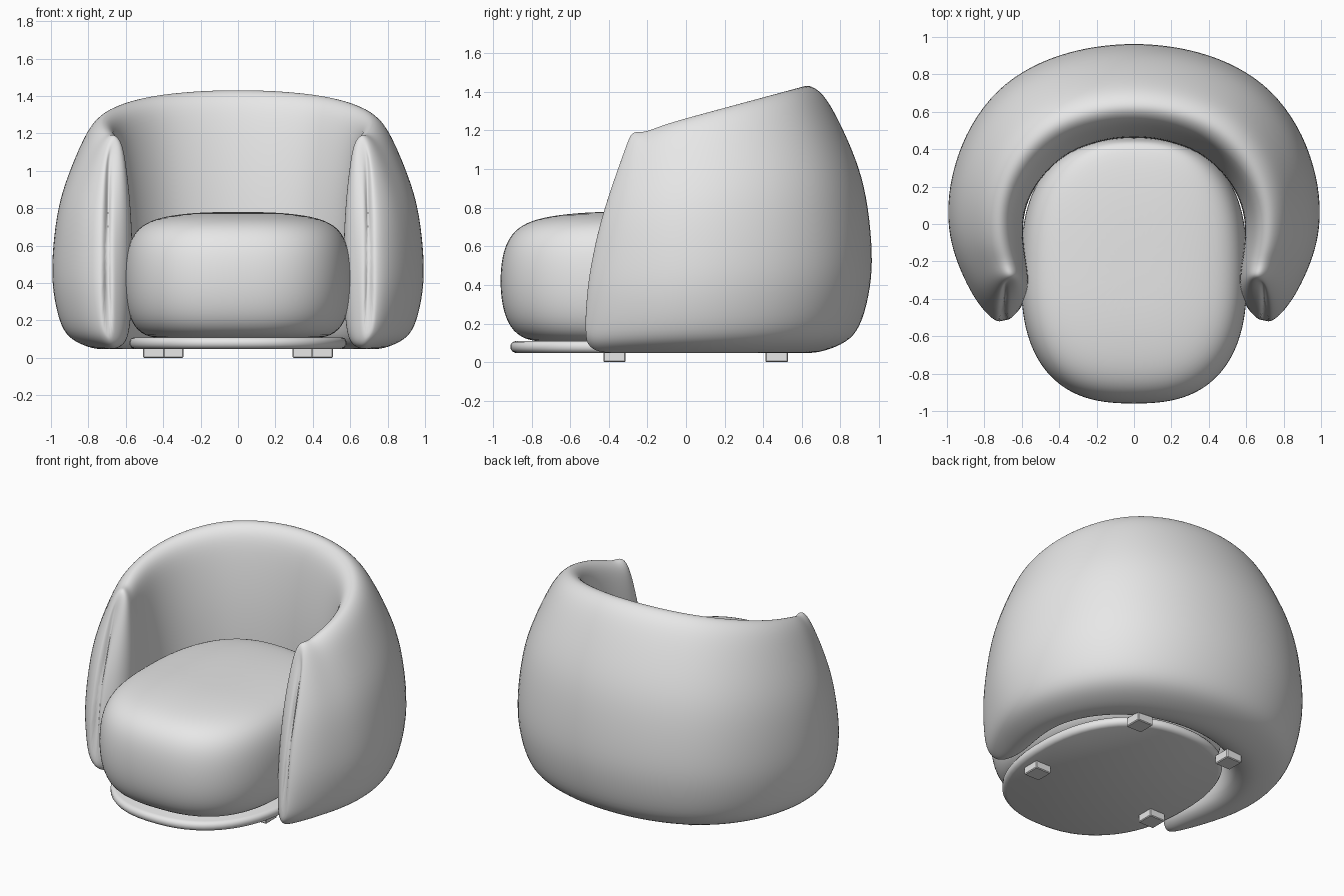
import bpy, bmesh, math

if "Cube" in bpy.data.objects:
    bpy.data.objects.remove(bpy.data.objects["Cube"])

grey = bpy.data.materials.new("light_grey")
grey.diffuse_color = (0.8, 0.8, 0.8, 1)
grey.use_nodes = True
grey.node_tree.nodes["Principled BSDF"].inputs["Base Color"].default_value = grey.diffuse_color


def finish(name, bm, subdiv=0, angle=180):
    bmesh.ops.recalc_face_normals(bm, faces=bm.faces)
    me = bpy.data.meshes.new(name)
    bm.to_mesh(me)
    bm.free()
    ob = bpy.data.objects.new(name, me)
    bpy.context.collection.objects.link(ob)
    me.materials.append(grey)
    if subdiv:
        m = ob.modifiers.new("smooth", 'SUBSURF')
        m.levels = m.render_levels = subdiv
    bpy.ops.object.select_all(action='DESELECT')
    bpy.context.view_layer.objects.active = ob
    ob.select_set(True)
    bpy.ops.object.shade_smooth_by_angle(angle=math.radians(angle))
    return ob


def loft(name, rings, subdiv, angle=180):
    """Skin closed rings with equal point counts and cap both ends."""
    bm = bmesh.new()
    vs = [[bm.verts.new(p) for p in r] for r in rings]
    n = len(vs[0])
    for a, b in zip(vs, vs[1:]):
        for i in range(n):
            j = (i + 1) % n
            bm.faces.new((a[i], a[j], b[j], b[i]))
    bm.faces.new(vs[0])
    bm.faces.new(vs[-1])
    return finish(name, bm, subdiv, angle)


def oval(a, y0, b, power, z, s, back=None, n=32):
    """Superellipse ring; the rear half may use its own scale."""
    pts = []
    for i in range(n):
        t = 2 * math.pi * (i + 0.5) / n
        c, d = math.cos(t), math.sin(t)
        x = math.copysign(abs(c) ** (2 / power), c) * a * s
        y = math.copysign(abs(d) ** (2 / power), d) * b
        y *= back if back and d > 0 else s
        pts.append((x, y0 + y, z))
    return pts


# Wraparound back and arms: section from inner (0) to outer (1) wall, height 0..1
section = [(.03, .12), (.09, .045), (.19, .015), (.36, .0), (.58, .02), (.78, .055),
           (.895, .12), (.98, .25), (1.0, .37), (.955, .55), (.87, .69), (.70, .835),
           (.55, .94), (.44, .985), (.33, 1.003), (.23, .985), (.15, .94),
           (.09, .83), (.04, .69), (.01, .54), (0, .33)]

# Plan stations from the middle of the back to the arm tip: outer xy, inner xy
stations = [(0, .972, 0, .46), (.2, .957, .1, .455), (.4, .913, .22, .43),
            (.605, .823, .35, .38), (.775, .685, .46, .29), (.91, .48, .55, .17),
            (.985, .25, .595, .03), (1.003, .06, .59, -.1), (.985, -.1, .575, -.2),
            (.935, -.25, .56, -.3), (.865, -.4, .565, -.385), (.795, -.495, .60, -.46),
            (.75, -.525, .65, -.505), (.72, -.53, .68, -.52)]
tip = {10: (.04, 1.2), 11: (.05, 1.17), 12: (.09, 1.10), 13: (.14, 1.03)}


def shell_ring(k, side):
    ox, oy, ix, iy = stations[k]
    crest = 1.267 + .27 * (iy + .32 * (oy - iy))
    z0, z1 = tip.get(k, (.04, crest))
    ring = []
    for s, h in section:
        x, y = ix + s * (ox - ix), iy + s * (oy - iy)
        lean = min(1, max(0, -y / .5)) ** 2     # arm fronts lean back with height
        ring.append((side * x, y + .2 * lean * h * h, z0 + h * (z1 - z0)))
    return ring


last = len(stations) - 1
rings = [shell_ring(k, -1) for k in range(last, 0, -1)]
rings += [shell_ring(k, 1) for k in range(last + 1)]
loft("back_and_arms", rings, 2)

# Plump seat cushion, fuller against the back
levels = [(.3, .1, None), (.65, .1, None), (.83, .115, None), (.935, .18, None),
          (.988, .29, None), (1.003, .42, None), (.988, .55, 1.0), (.94, .645, .99),
          (.85, .71, .975), (.70, .75, .93), (.45, .773, .65), (.2, .78, .3)]
loft("seat_cushion", [oval(.61, -.25, .715, 2.6, z, s, b) for s, z, b in levels], 2)

# Thin base plate with a rounded rim
rim = [(.96, .047), (.985, .055), (1, .07), (1, .09), (.985, .104), (.96, .11)]
loft("base_plate", [oval(.58, -.205, .705, 2.3, z, s, n=64) for s, z in rim], 0, 40)

# Four small square feet, the front pair set wider
for row, fx, fy in (("front", .45, -.37), ("back", .35, .47)):
    for side, label in ((-1, "left"), (1, "right")):
        bm = bmesh.new()
        bmesh.ops.create_cube(bm, size=1)
        for v in bm.verts:
            v.co = (v.co.x * .115 + side * fx, v.co.y * .115 + fy, (v.co.z + .5) * .06)
        bmesh.ops.bevel(bm, geom=bm.edges[:], offset=.005, segments=1, affect='EDGES')
        finish(f"{row}_{label}_foot", bm, 0, 30)
